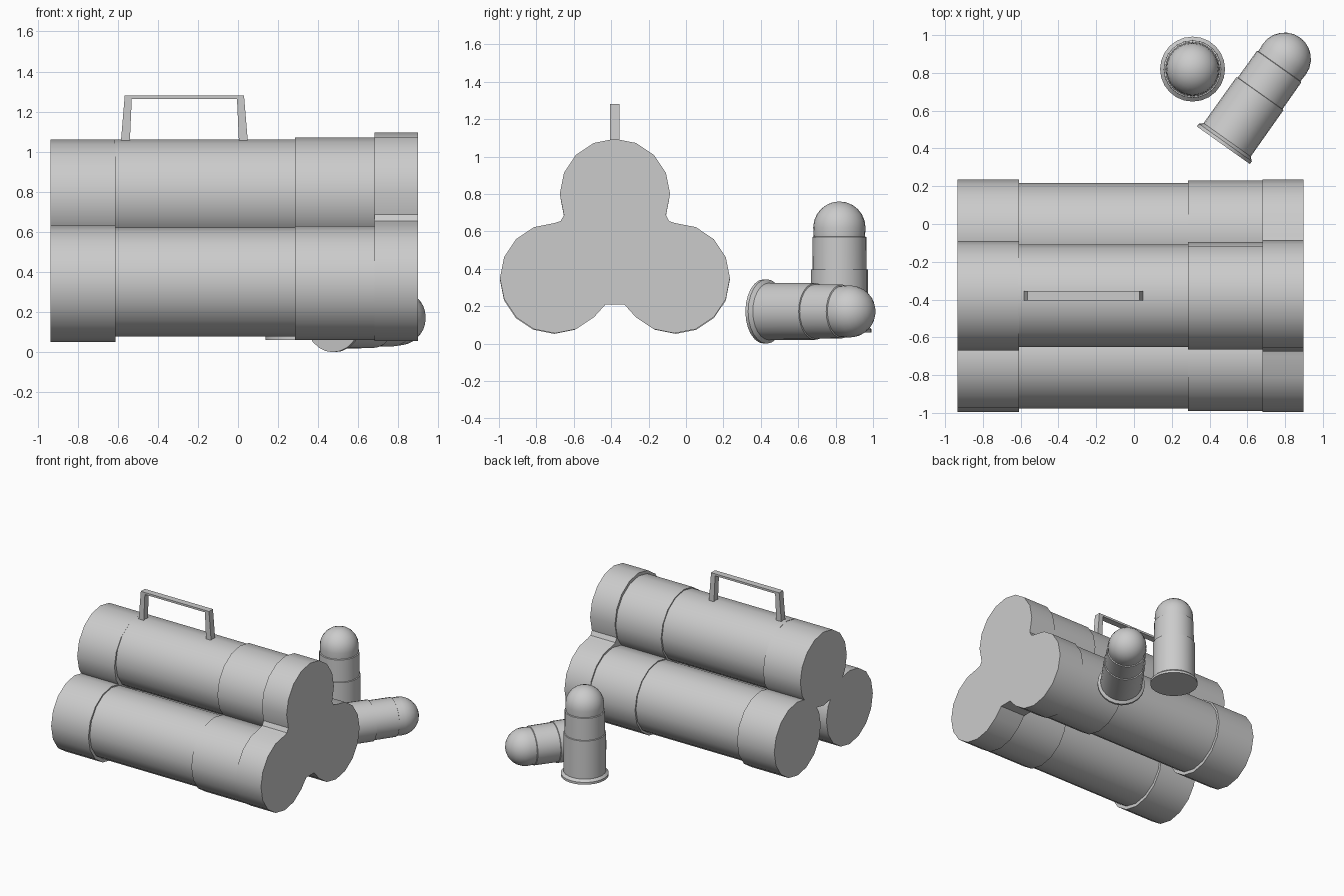
import bpy, bmesh
from math import sin, cos, radians, pi
from mathutils import Matrix, Vector

if "Cube" in bpy.data.objects:
    bpy.data.objects.remove(bpy.data.objects["Cube"])

MID_Y = -0.38


def finish(name, bm, smooth=True):
    bmesh.ops.recalc_face_normals(bm, faces=bm.faces)
    mesh = bpy.data.meshes.new(name)
    bm.to_mesh(mesh)
    bm.free()
    obj = bpy.data.objects.new(name, mesh)
    bpy.context.collection.objects.link(obj)
    if smooth:
        bpy.ops.object.select_all(action="DESELECT")
        obj.select_set(True)
        bpy.context.view_layer.objects.active = obj
        bpy.ops.object.shade_smooth_by_angle(angle=radians(30))
    return obj


def arc(cy, cz, r, start, stop, step=22.5):
    count = round((stop - start) / step)
    angles = [radians(start + i * step) for i in range(count + 1)]
    return [(cy + r * cos(a), cz + r * sin(a)) for a in angles]


def prism(name, outline, x0, x1):
    """Extrude a (y, z) outline along x."""
    bm = bmesh.new()
    face = bm.faces.new([bm.verts.new((x0, y, z)) for y, z in outline])
    ext = bmesh.ops.extrude_face_region(bm, geom=[face])["geom"]
    verts = [v for v in ext if isinstance(v, bmesh.types.BMVert)]
    bmesh.ops.translate(bm, verts=verts, vec=(x1 - x0, 0, 0))
    return finish(name, bm)


# Three stacked tubes, each with a rear cap, a barrel and a front collar
sections = [
    ("rear_cap", -0.935, -0.61, 0.29, 0.342, 0.77),
    ("barrel", -0.615, 0.29, 0.272, 0.35, 0.79),
    ("collar", 0.285, 0.685, 0.284, 0.345, 0.786),
]
for part, x0, x1, r, low_z, high_z in sections:
    for side, dy, z in (("front", -0.325, low_z), ("back", 0.325, low_z), ("top", 0, high_z)):
        prism(f"{side}_tube_{part}", arc(MID_Y + dy, z, r, 0, 337.5), x0, x1)

# Three-lobed end plate joining the tubes
half = [(0.05, 0.21)] + arc(0.32, 0.35, 0.295, -135, 90)
half += [(0.29, 0.655)] + arc(0, 0.80, 0.295, -22.5, 90)
outline = half + [(-y, z) for y, z in reversed(half[:-1])]
prism("three_lobed_end_plate", [(y + MID_Y, z) for y, z in outline], 0.68, 0.897)

# Carrying handle, a flat strap bent over the top tube
outer = [(-0.585, 1.04), (-0.565, 1.28), (0.03, 1.28), (0.05, 1.04)]
inner = [(0.005, 1.04), (-0.005, 1.264), (-0.53, 1.264), (-0.54, 1.04)]
bm = bmesh.new()
face = bm.faces.new([bm.verts.new((x, MID_Y - 0.025, z)) for x, z in outer + inner])
ext = bmesh.ops.extrude_face_region(bm, geom=[face])["geom"]
bmesh.ops.translate(bm, vec=(0, 0.05, 0),
                    verts=[v for v in ext if isinstance(v, bmesh.types.BMVert)])
finish("carrying_handle", bm, smooth=False)


def shell(name, matrix):
    """Lathe a rimmed, domed cartridge around its own z axis."""
    profile = [(0, 0), (0.172, 0), (0.172, 0.018), (0.153, 0.035), (0.152, 0.335),
               (0.145, 0.337), (0.144, 0.51), (0.137, 0.513)]
    profile += [(0.14 * cos(a), 0.56 + 0.14 * sin(a))
                for a in (i * pi / 12 for i in range(6))] + [(0, 0.70)]
    bm = bmesh.new()
    verts = [bm.verts.new((r, 0, z)) for r, z in profile]
    edges = [bm.edges.new(pair) for pair in zip(verts, verts[1:])]
    bmesh.ops.spin(bm, geom=verts + edges, cent=(0, 0, 0), axis=(0, 0, 1),
                   angle=2 * pi, steps=24, use_duplicate=False)
    bmesh.ops.remove_doubles(bm, verts=bm.verts, dist=0.0005)
    bm.transform(matrix)
    return finish(name, bm)


# One cartridge standing, one lying beside it
shell("standing_cartridge", Matrix.Translation((0.31, 0.82, 0.06)))
tilt = Vector((0.579, 0.816, 0)).to_track_quat("Z", "Y").to_matrix().to_4x4()
shell("lying_cartridge", Matrix.Translation((0.473, 0.417, 0.172)) @ tilt)
